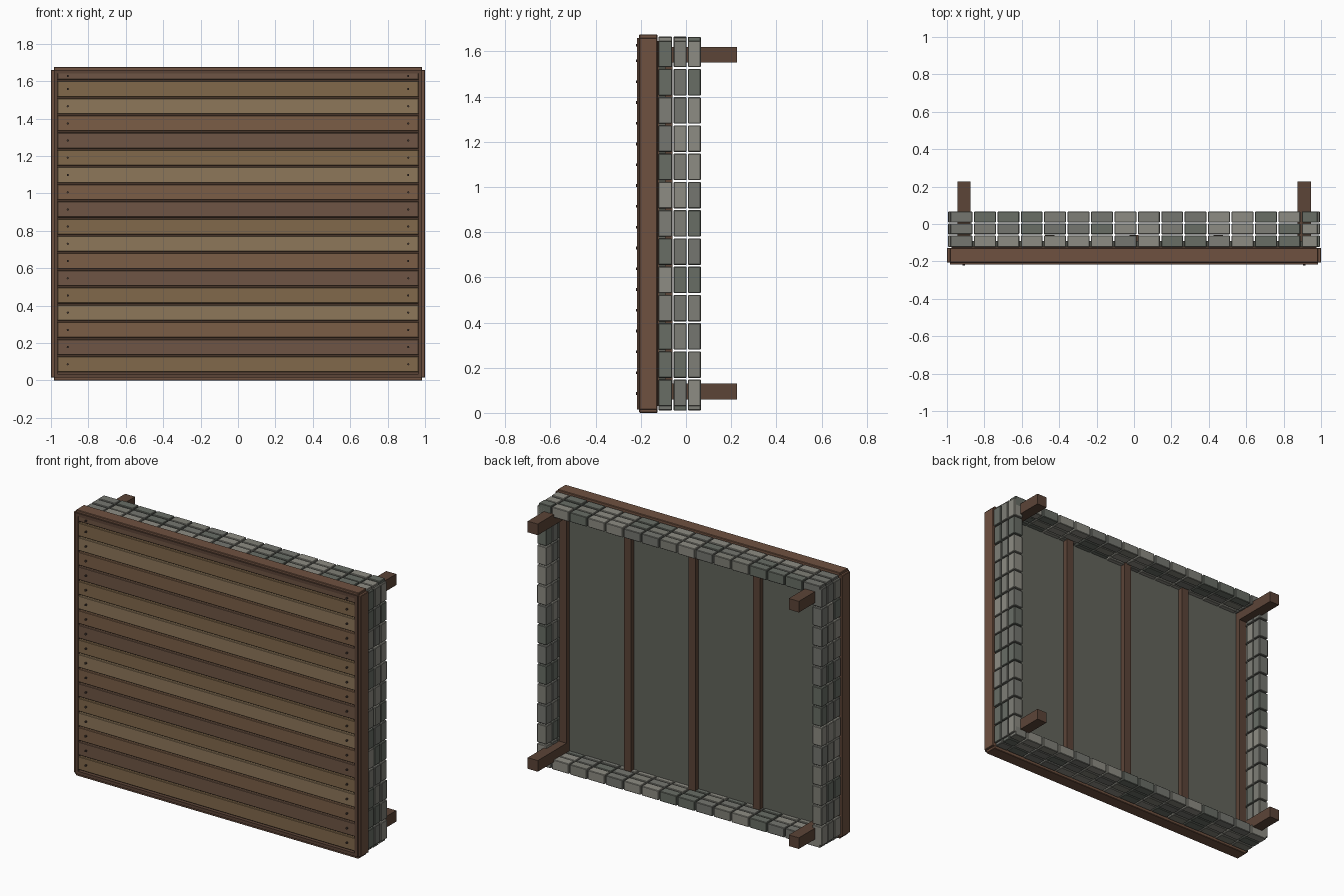
import bpy, random
from mathutils import Vector

if "Cube" in bpy.data.objects:
    bpy.data.objects.remove(bpy.data.objects["Cube"])

random.seed(4)


def mat(name, rgb):
    m = bpy.data.materials.new(name)
    m.diffuse_color = [(c / 255) ** 2.2 for c in rgb] + [1]
    m.use_nodes = True
    m.node_tree.nodes["Principled BSDF"].inputs["Base Color"].default_value = m.diffuse_color
    return m


stones = [mat("stone_%d" % i, c) for i, c in enumerate(
    [(126, 126, 118), (104, 109, 101), (140, 139, 130), (116, 117, 111)])]
woods = [mat("plank_wood_%d" % i, c) for i, c in enumerate(
    [(128, 104, 76), (110, 86, 70), (122, 94, 72), (140, 118, 90)])]
dark = mat("dark_wood", (92, 70, 58))
rail = mat("rail_wood", (110, 82, 66))
grey = mat("panel_grey", (98, 100, 92))
iron = mat("iron", (70, 58, 52))


def box(name, lo, hi, m, bevel=0):
    lo, hi = Vector(lo), Vector(hi)
    bpy.ops.mesh.primitive_cube_add(size=1, location=(lo + hi) / 2)
    o = bpy.context.object
    o.name = name
    for v in o.data.vertices:
        v.co *= hi - lo
    o.data.materials.append(m)
    if bevel:
        b = o.modifiers.new("bevel", "BEVEL")
        b.width, b.segments = bevel, 1
    return o


# Backing boards behind the planks and the grey rear panel
box("backing", (-.975, -.19, .03), (.975, -.12, 1.645), dark)
box("rear_panel", (-.97, -.125, .04), (.97, -.09, 1.635), grey)

# Horizontal planks with one nail at each end
z, i = .04, 0
while z < 1.64:
    top = min(z + .092, 1.65)
    box("plank", (-.965, -.212, z + .004), (.965, -.18, top - .004), woods[i % 4], .003)
    for s in (-1, 1):
        bpy.ops.mesh.primitive_cylinder_add(vertices=8, radius=.006, depth=.012,
                                            location=(s * .91, -.216, (z + top) / 2),
                                            rotation=(1.5708, 0, 0))
        bpy.context.object.name = "nail"
        bpy.context.object.data.materials.append(iron)
    z += .092
    i += 1

# Outer frame rails and thin front trim
for s in (-1, 1):
    xs = sorted((s * .972, s * 1.0))
    box("side_rail", (xs[0], -.207, .015), (xs[1], -.127, 1.66), rail, .003)
    xs = sorted((s * .965, s * .985))
    box("side_trim", (xs[0], -.216, .015), (xs[1], -.15, 1.66), dark)
for z0, z1, t0, t1 in ((0, .028, .015, .035), (1.647, 1.675, 1.64, 1.66)):
    box("cross_rail", (-.985, -.207, z0), (.985, -.127, z1), rail, .003)
    box("cross_trim", (-.985, -.216, t0), (.985, -.15, t1), dark)

# Stone surround: three layers of blocks around all four edges
G = .004
for y0, y1 in ((-.122, -.062), (-.055, .003), (.009, .066)):
    for k in range(16):
        x0 = -.985 + k * .1252
        x1 = min(x0 + .1252, .985)
        for za, zb in ((.01, .075), (1.6, 1.665)):
            d = random.uniform(0, .004)
            box("row_stone", (x0 + G, y0, za + d), (x1 - G, y1, zb - d),
                random.choice(stones), .003)
    for k in range(13):
        z0 = .026 + k * .125
        for s in (-1, 1):
            xs = sorted((s * .927, s * (.995 - random.uniform(0, .004))))
            box("column_stone", (xs[0], y0, z0 + G), (xs[1], y1, z0 + .125 - G),
                random.choice(stones), .003)

# Upright battens on the rear panel
for k in range(-2, 3):
    box("batten", (k * .45 - .025, -.095, .06), (k * .45 + .025, -.06, 1.615), dark)

# Four mounting posts reaching out behind the corners
for s in (-1, 1):
    for zc in (.095, 1.585):
        box("post", (s * .91 - .035, -.095, zc - .035), (s * .91 + .035, .226, zc + .035), dark)
